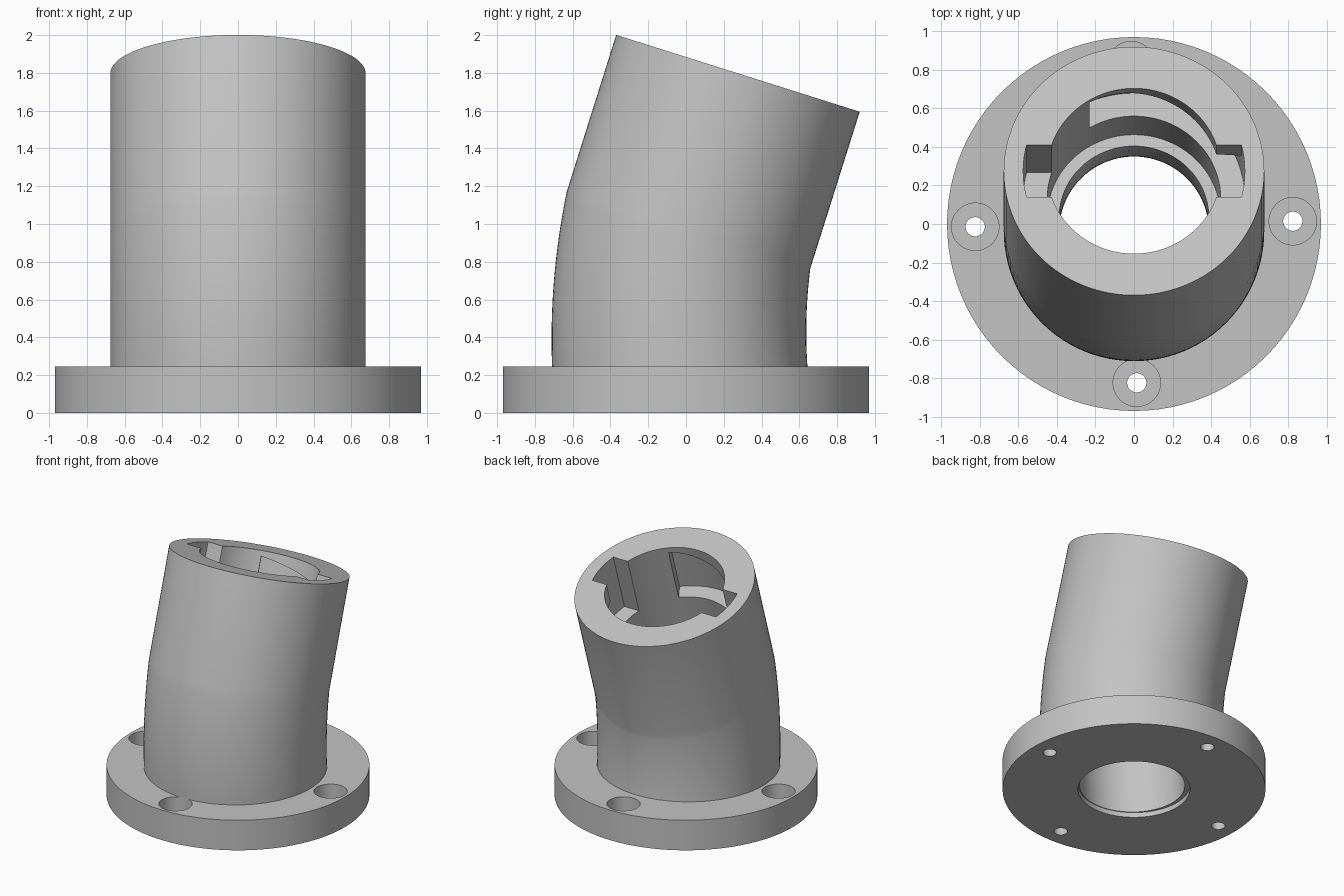
import bpy, bmesh, math
from mathutils import Matrix, Vector

if "Cube" in bpy.data.objects:
    bpy.data.objects.remove(bpy.data.objects["Cube"])

SIDES = 96
FLANGE_TOP = 0.245
BORE = 0.388
SOCKET_LENGTH = 0.87
SLOT_RADIUS, SLOT_HALF, SLOT_DEPTH = 0.575, 0.142, 0.48

# Frame of the tilted socket mouth: local z runs out along its axis
MOUTH = Matrix.Translation((0, 0.275, 1.7975)) @ Matrix.Rotation(math.radians(-17.5), 4, 'X')
WORLD = Matrix.Identity(4)

grey = bpy.data.materials.new("light grey")
grey.use_nodes = True
grey.diffuse_color = (0.55, 0.55, 0.55, 1)
grey.node_tree.nodes["Principled BSDF"].inputs["Base Color"].default_value = grey.diffuse_color


def ring(radius, z, frame=WORLD, x=0, y=0):
    angles = [math.tau * i / SIDES for i in range(SIDES)]
    return [frame @ Vector((x + radius * math.cos(a), y + radius * math.sin(a), z)) for a in angles]


def bend(start, end, steps=16):
    """Rings that curve gently from a level ring to a tilted one."""
    rings = []
    for s in range(steps + 1):
        t = s / steps
        row = []
        for p, q in zip(start, end):
            mid = Vector((p.x, p.y - 0.018, (p.z + q.z) / 2))
            row.append(p * (1 - t) ** 2 + mid * 2 * t * (1 - t) + q * t * t)
        rings.append(row)
    return rings


def loft(name, rings):
    """Closed solid through a stack of matching outlines."""
    bm = bmesh.new()
    rows = [[bm.verts.new(p) for p in r] for r in rings]
    n = len(rows[0])
    for low, high in zip(rows, rows[1:]):
        for i in range(n):
            j = (i + 1) % n
            bm.faces.new((low[i], low[j], high[j], high[i]))
    bm.faces.new(rows[0][::-1])
    bm.faces.new(rows[-1])
    bmesh.ops.recalc_face_normals(bm, faces=bm.faces)
    mesh = bpy.data.meshes.new(name)
    bm.to_mesh(mesh)
    bm.free()
    mesh.materials.append(grey)
    obj = bpy.data.objects.new(name, mesh)
    bpy.context.collection.objects.link(obj)
    return obj


def activate(obj):
    bpy.ops.object.select_all(action='DESELECT')
    obj.select_set(True)
    bpy.context.view_layer.objects.active = obj


def cut(obj, cutter):
    cutter.hide_render = True
    mod = obj.modifiers.new("cut", 'BOOLEAN')
    mod.operation = 'DIFFERENCE'
    mod.solver = 'EXACT'
    mod.object = cutter
    activate(obj)
    bpy.ops.object.modifier_apply(modifier=mod.name)


def arc(radius, start, end, steps):
    return [(radius * math.cos(a), radius * math.sin(a))
            for a in (start + (end - start) * i / steps for i in range(steps + 1))]


def prism(name, outline, top, frame):
    """Upright cutter from the slot floor to a height given by a rule."""
    low = [frame @ Vector((u, v, -SLOT_DEPTH)) for u, v in outline]
    high = [frame @ Vector((u, v, top(u))) for u, v in outline]
    return loft(name, [low, high])


# Round mounting flange
flange = loft("flange", [ring(0.97, 0), ring(0.97, FLANGE_TOP)])

# Curved tube ending in a straight tilted socket
tube = loft("elbow_tube", bend(ring(0.676, FLANGE_TOP, y=-0.033),
                               ring(0.676, -SOCKET_LENGTH, MOUTH)) + [ring(0.676, 0, MOUTH)])

# Through bore: recessed at the bottom, wider in the socket
bore = loft("bore_cutter",
            [ring(0.413, -0.1), ring(0.413, 0.04), ring(BORE, 0.04, y=-0.02)]
            + bend(ring(BORE, FLANGE_TOP, y=-0.033), ring(BORE, -SOCKET_LENGTH, MOUTH))
            + [ring(BORE, -0.8, MOUTH), ring(0.45, -0.8, MOUTH), ring(0.45, 0.1, MOUTH)])
cutters = [bore]
cut(flange, bore)
cut(tube, bore)

# Four counterbored screw holes
for k in range(4):
    a = math.radians(1) + k * math.pi / 2
    x, y = 0.824 * math.cos(a), 0.824 * math.sin(a)
    hole = loft("screw_hole_cutter", [ring(0.05, -0.1, x=x, y=y), ring(0.05, 0.095, x=x, y=y),
                                      ring(0.123, 0.095, x=x, y=y), ring(0.123, 0.4, x=x, y=y)])
    cut(flange, hole)
    cutters.append(hole)

# Two bayonet slots, each with a groove under a sloping lip
half = math.asin(SLOT_HALF / SLOT_RADIUS)
slot_outline = arc(SLOT_RADIUS, -half, half, 10) + [(0.3, SLOT_HALF), (0.3, -SLOT_HALF)]
sweep = math.radians(121)
groove_outline = arc(SLOT_RADIUS, 0, sweep, 36) + arc(0.3, sweep, 0, 36)
for turn in (0, math.pi):
    frame = MOUTH @ Matrix.Rotation(turn, 4, 'Z')
    for cutter in (prism("slot_cutter", slot_outline, lambda u: 0.1, frame),
                   prism("groove_cutter", groove_outline, lambda u: -0.085 - 0.18 * u, frame)):
        cut(tube, cutter)
        cutters.append(cutter)

for cutter in cutters:
    bpy.data.objects.remove(cutter)

# Smooth round walls, crisp edges
for obj in (flange, tube):
    activate(obj)
    bpy.ops.object.shade_smooth_by_angle(angle=math.radians(25))
